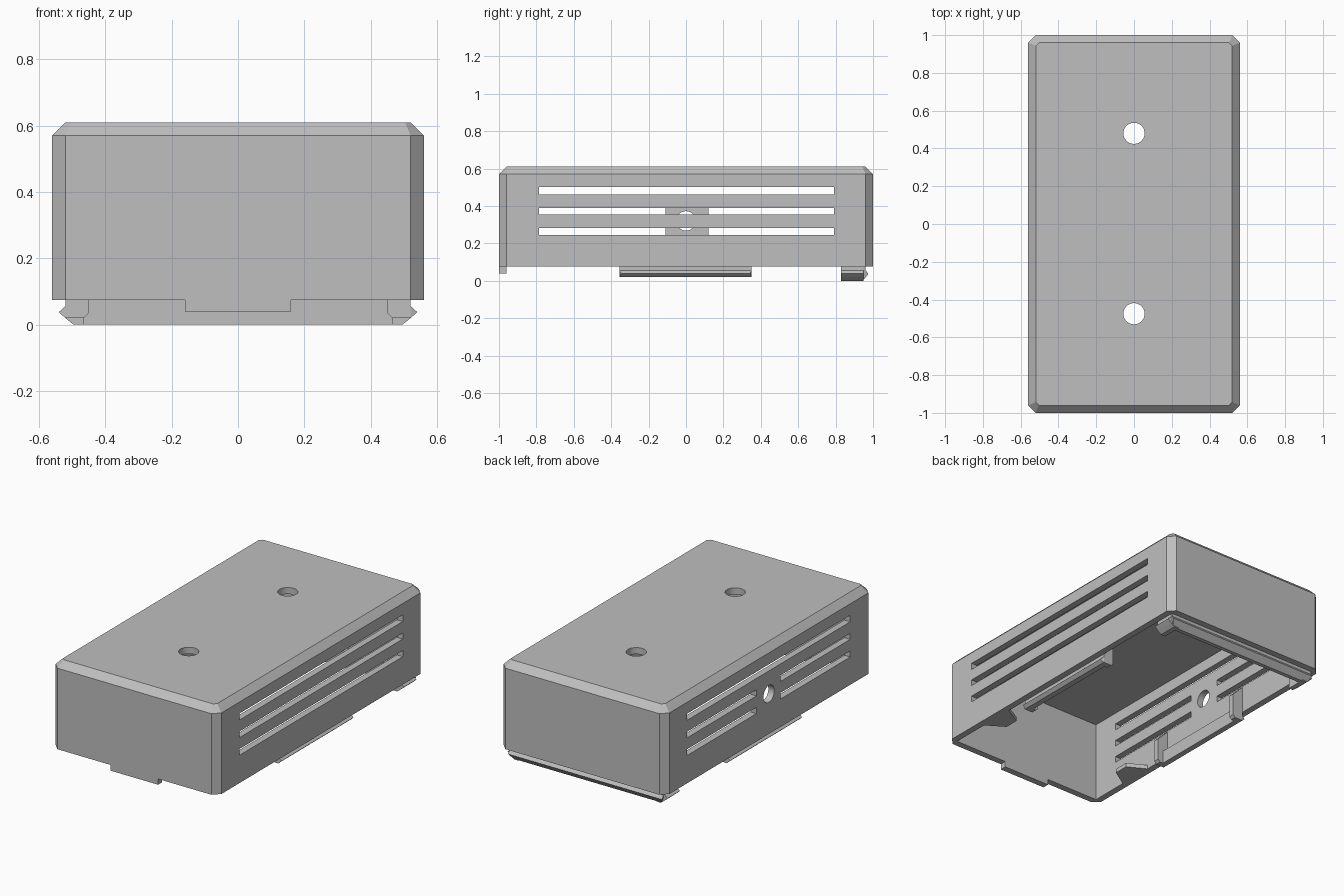
import bpy, bmesh, math
from mathutils import Matrix, Vector

old = bpy.data.objects.get("Cube")
if old:
    bpy.data.objects.remove(old, do_unlink=True)

GREY = (0.52, 0.52, 0.52, 1.0)
plastic = bpy.data.materials.new("grey_plastic")
plastic.use_nodes = True
plastic.diffuse_color = GREY
plastic.node_tree.nodes["Principled BSDF"].inputs["Base Color"].default_value = GREY

W, L, BASE, TOP, T = 0.56, 1.0, 0.075, 0.61, 0.04   # half width, half length, heights, wall


def finish(name, bm):
    bmesh.ops.recalc_face_normals(bm, faces=bm.faces)
    mesh = bpy.data.meshes.new(name)
    bm.to_mesh(mesh)
    bm.free()
    mesh.materials.append(plastic)
    obj = bpy.data.objects.new(name, mesh)
    bpy.context.collection.objects.link(obj)
    return obj


def loft(name, loops):
    """Closed solid through matching loops of points."""
    bm = bmesh.new()
    rings = [[bm.verts.new(p) for p in loop] for loop in loops]
    for a, b in zip(rings, rings[1:]):
        for i in range(len(a)):
            j = (i + 1) % len(a)
            bm.faces.new((a[i], a[j], b[j], b[i]))
    bm.faces.new(rings[0])
    bm.faces.new(rings[-1])
    return finish(name, bm)


def box(name, x, y, z):
    rect = [(x[0], y[0]), (x[1], y[0]), (x[1], y[1]), (x[0], y[1])]
    return loft(name, [[(a, b, h) for a, b in rect] for h in z])


def cylinder(name, radius, depth, centre, axis):
    bm = bmesh.new()
    turn = Vector((0, 0, 1)).rotation_difference(Vector(axis)).to_matrix().to_4x4()
    bmesh.ops.create_cone(bm, cap_ends=True, segments=48, radius1=radius, radius2=radius,
                          depth=depth, matrix=Matrix.Translation(centre) @ turn)
    return finish(name, bm)


def cut(target, cutter):
    mod = target.modifiers.new("cut", "BOOLEAN")
    mod.operation, mod.solver, mod.object = "DIFFERENCE", "EXACT", cutter
    bpy.context.view_layer.objects.active = target
    bpy.ops.object.modifier_apply(modifier=mod.name)
    bpy.data.objects.remove(cutter, do_unlink=True)


def octagon(w, l, c, z):
    corner = [(w, l - c), (w - c, l)]
    pts = corner + [(-x, y) for x, y in reversed(corner)]
    pts += [(-x, -y) for x, y in pts]
    return [(x, y, z) for x, y in pts]


# Chamfered outer shell, hollowed from below
inset_corner = T * (math.sqrt(2) - 1)
shell = loft("case_shell", [octagon(W, L, T, BASE), octagon(W, L, T, TOP - T),
                            octagon(W - T, L - T, inset_corner, TOP)])
cut(shell, box("cavity", (T - W, W - T), (T - L, L - T), (-0.1, TOP - T)))

# Vent slots: unbroken on the left, lower two split around a cable hole on the right
for low, high, split in ((0.46, 0.5, False), (0.353, 0.39, True), (0.245, 0.283, True)):
    cut(shell, box("slot", (0.5, 0.6), (-0.785, 0.79), (low, high)))
    spans = ((-0.785, -0.11), (0.12, 0.79)) if split else ((-0.785, 0.79),)
    for span in spans:
        cut(shell, box("slot", (-0.6, -0.5), span, (low, high)))
cut(shell, cylinder("cable_hole", 0.052, 0.2, (-0.54, 0, 0.32), (1, 0, 0)))

# Two screw holes in the roof
for y in (0.48, -0.475):
    cut(shell, cylinder("screw_hole", 0.056, 0.2, (0, y, 0.59), (0, 0, 1)))

# Locating tab below the front wall
box("front_tab", (-0.16, 0.16), (-L, T - L), (0.04, BASE))

# Snap clips along both long sides, with end braces and small board shelves
strip = [(0.485, 0.1), (0.52, 0.1), (0.52, 0.02), (0.485, 0.02)]
barb = [(0.52, 0.056), (0.54, 0.038), (0.52, 0.02)]
brace = [(0.52, 0.24), (0.45, 0.17), (0.45, 0.035), (0.465, 0.02), (0.52, 0.02)]
shelf = [(0.52, -0.72), (0.41, -0.65), (0.41, -0.56), (0.52, -0.5)]
for side, s in (("left", 1), ("right", -1)):
    loft(side + "_clip_strip", [[(s * x, y, z) for x, z in strip] for y in (-0.355, 0.35)])
    loft(side + "_clip_barb", [[(s * x, y * (1 - (x - 0.52)), z) for x, z in barb]
                               for y in (-0.355, 0.35)])
    for end, ys in (("front", (-0.355, -0.32)), ("back", (0.315, 0.35))):
        loft(side + "_clip_brace_" + end, [[(s * x, y, z) for x, z in brace] for y in ys])
    loft(side + "_shelf", [[(s * x, y, z) for x, y in shelf] for z in (BASE, 0.1)])

# Hook strip under the back wall, tapered at its lower corners
lip = [(0.92, 0.1), (0.96, 0.1), (0.96, 0.056), (0.975, 0.036), (0.955, 0.012),
       (0.945, 0.0), (0.92, 0.0)]
loft("back_clip", [[(s * (0.52 - max(0, 0.025 - z)), y, z) for y, z in lip] for s in (-1, 1)])

# Return arms at the ends of the back hook
arm = [(0.465, 0.13), (0.52, 0.13), (0.52, 0.056), (0.54, 0.038), (0.52, 0.02),
       (0.495, 0.0), (0.465, 0.0)]
for side, s in (("left", 1), ("right", -1)):
    loft(side + "_back_arm", [[(s * x, y, z) for x, z in arm] for y in (0.83, 0.95)])
